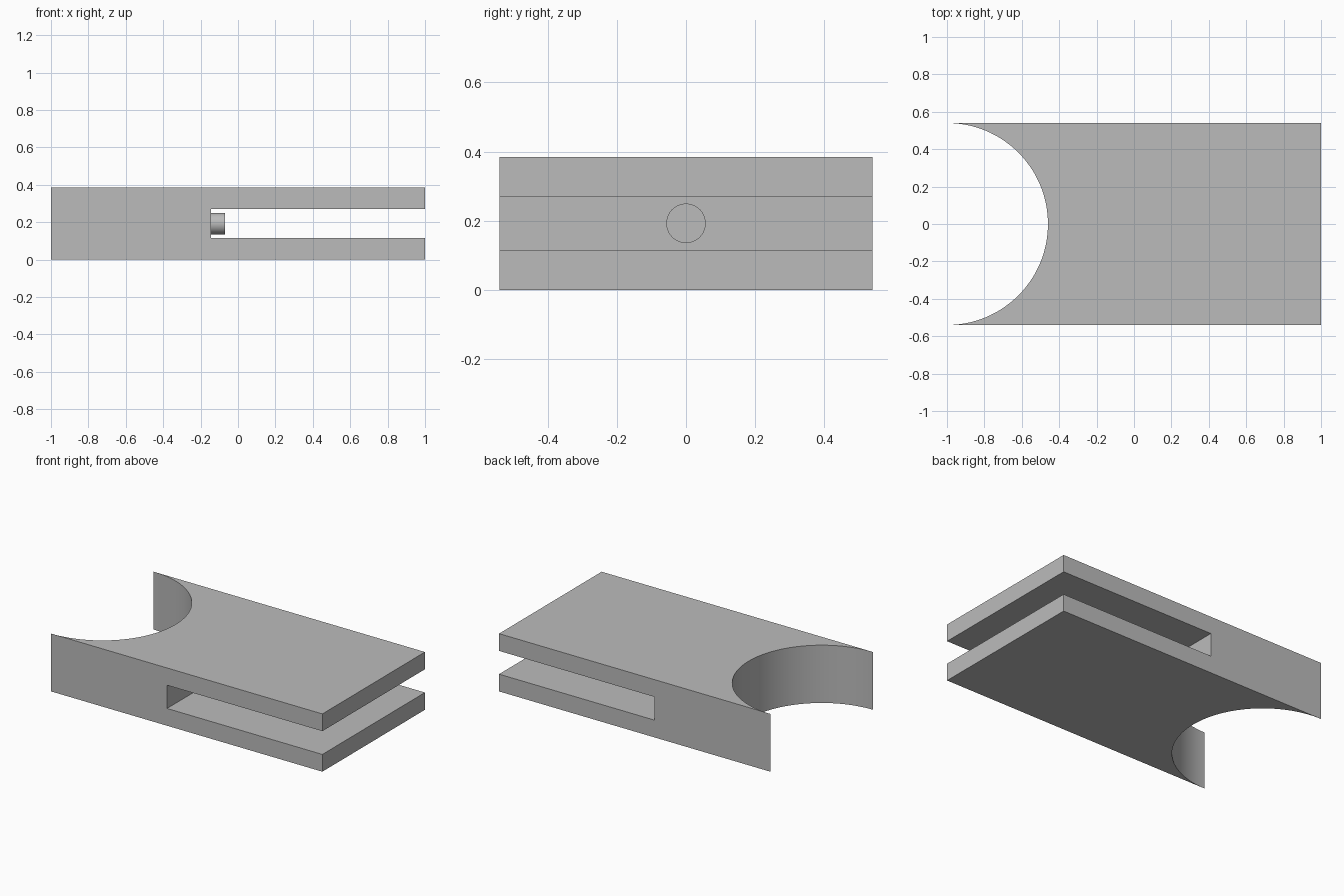
import bpy, bmesh, math
from mathutils import Matrix

HALF_W, HEIGHT, RADIUS = 0.54, 0.385, 0.54
SLOT_X, SLOT_LOW, SLOT_HIGH = -0.145, 0.115, 0.27

cube = bpy.data.objects.get("Cube")
if cube:
    bpy.data.objects.remove(cube, do_unlink=True)

grey = bpy.data.materials.new("plain grey")
grey.use_nodes = True
grey.diffuse_color = (0.5, 0.5, 0.5, 1)
grey.node_tree.nodes["Principled BSDF"].inputs["Base Color"].default_value = grey.diffuse_color


def add_object(name, bm):
    bmesh.ops.recalc_face_normals(bm, faces=bm.faces)
    mesh = bpy.data.meshes.new(name)
    bm.to_mesh(mesh)
    bm.free()
    mesh.materials.append(grey)
    obj = bpy.data.objects.new(name, mesh)
    bpy.context.collection.objects.link(obj)
    return obj


def activate(obj):
    bpy.ops.object.select_all(action="DESELECT")
    obj.select_set(True)
    bpy.context.view_layer.objects.active = obj


# Body: plan outline with a half-round bite at one end, extruded upward
steps = 64
outline = [(1, -HALF_W), (1, HALF_W)]
for i in range(steps + 1):
    a = math.pi / 2 - math.pi * i / steps
    outline.append((-1 + RADIUS * math.cos(a), RADIUS * math.sin(a)))
bm = bmesh.new()
base = bm.faces.new([bm.verts.new((x, y, 0)) for x, y in outline])
top = bmesh.ops.extrude_face_region(bm, geom=[base])["geom"]
bmesh.ops.translate(bm, vec=(0, 0, HEIGHT),
                    verts=[v for v in top if isinstance(v, bmesh.types.BMVert)])
body = add_object("forked_body", bm)

# Slot: cut through the full width and out of the square end
bm = bmesh.new()
length = 1.2 - SLOT_X
place = Matrix.Translation((SLOT_X + length / 2, 0, (SLOT_LOW + SLOT_HIGH) / 2))
size = Matrix.Diagonal((length, 3 * HALF_W, SLOT_HIGH - SLOT_LOW, 1))
bmesh.ops.create_cube(bm, size=1, matrix=place @ size)
cutter = add_object("slot_cutter", bm)
cutter.hide_render = True
cut = body.modifiers.new("slot", "BOOLEAN")
cut.operation = "DIFFERENCE"
cut.solver = "EXACT"
cut.object = cutter
activate(body)
bpy.ops.object.modifier_apply(modifier=cut.name)
bpy.data.objects.remove(cutter, do_unlink=True)
bpy.ops.object.shade_smooth_by_angle(angle=math.radians(30))

# Peg: short round stub on the slot's end wall
bm = bmesh.new()
peg_start, peg_end = SLOT_X - 0.01, -0.07
place = Matrix.Translation(((peg_start + peg_end) / 2, 0, HEIGHT / 2))
bmesh.ops.create_cone(bm, cap_ends=True, segments=48, radius1=0.057, radius2=0.057,
                      depth=peg_end - peg_start,
                      matrix=place @ Matrix.Rotation(math.pi / 2, 4, "Y"))
peg = add_object("slot_peg", bm)
activate(peg)
bpy.ops.object.shade_smooth_by_angle(angle=math.radians(30))
